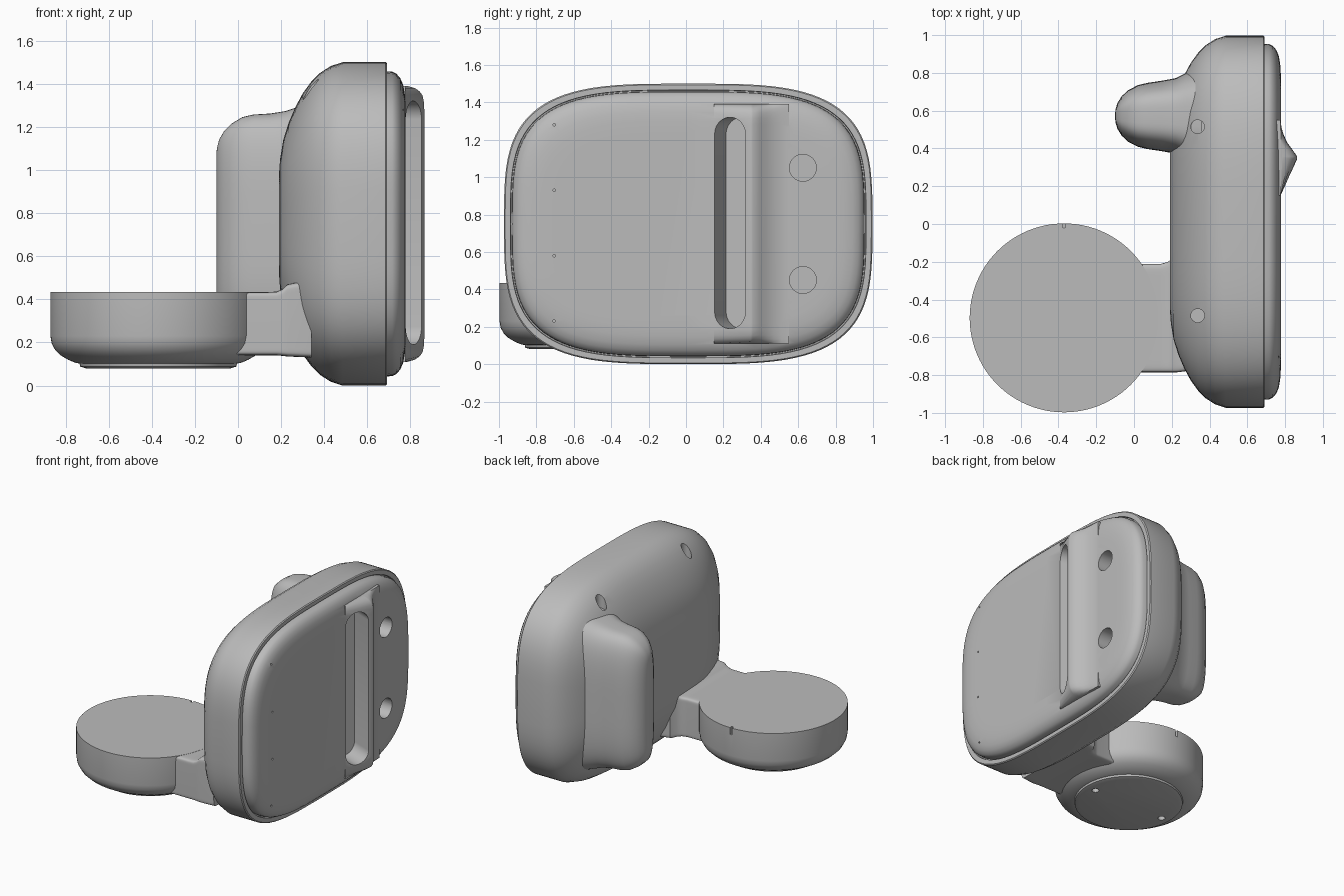
import bpy, bmesh, math
from mathutils import Matrix, Vector

cube = bpy.data.objects.get("Cube")
if cube:
    bpy.data.objects.remove(cube, do_unlink=True)

grey = bpy.data.materials.new("plain_grey")
grey.use_nodes = True
grey.diffuse_color = (0.5, 0.5, 0.5, 1)
grey.node_tree.nodes["Principled BSDF"].inputs["Base Color"].default_value = (0.5, 0.5, 0.5, 1)


def skin(name, rings, matrix=None):
    """Closed solid through matching rings of points."""
    bm = bmesh.new()
    loops = [[bm.verts.new(p) for p in ring] for ring in rings]
    for a, b in zip(loops, loops[1:]):
        for i in range(len(a)):
            j = (i + 1) % len(a)
            bm.faces.new((a[i], a[j], b[j], b[i]))
    bm.faces.new(loops[0])
    bm.faces.new(loops[-1])
    bmesh.ops.recalc_face_normals(bm, faces=bm.faces)
    if matrix:
        bm.transform(matrix)
    mesh = bpy.data.meshes.new(name)
    bm.to_mesh(mesh)
    bm.free()
    mesh.materials.append(grey)
    obj = bpy.data.objects.new(name, mesh)
    bpy.context.collection.objects.link(obj)
    return obj


def oval(a, b, n=2, count=96):
    """Superellipse outline with half sizes a and b."""
    pts = []
    for i in range(count):
        t = math.tau * i / count
        c, s = math.cos(t), math.sin(t)
        pts.append((a * math.copysign(abs(c) ** (2 / n), c),
                    b * math.copysign(abs(s) ** (2 / n), s)))
    return pts


def ring_x(x, y, z, a, b, n):
    return [(x, y + u, z + v) for u, v in oval(a, b, n)]


def combine(target, tool, operation):
    mod = target.modifiers.new("cut", 'BOOLEAN')
    mod.operation = operation
    mod.solver = 'EXACT'
    mod.object = tool
    bpy.context.view_layer.objects.active = target
    bpy.ops.object.modifier_apply(modifier=mod.name)
    bpy.data.objects.remove(tool, do_unlink=True)


def drill(target, pos, direction, radius, depth, count=32):
    """Blind round hole, starting outside the surface."""
    turn = Vector(direction).to_track_quat('Z', 'Y').to_matrix().to_4x4()
    rings = [[(u, v, h) for u, v in oval(radius, radius, 2, count)] for h in (-depth, depth)]
    combine(target, skin("hole_cutter", rings, Matrix.Translation(pos) @ turn), 'DIFFERENCE')


# Housing with domed back, rim, groove and raised front plate: (x, inset)
profile = [(0.19, 0.62), (0.19, 0.52), (0.195, 0.45), (0.21, 0.36), (0.235, 0.28),
           (0.265, 0.21), (0.3, 0.145), (0.34, 0.09), (0.38, 0.05), (0.43, 0.018),
           (0.485, 0), (0.685, 0), (0.692, 0.006), (0.692, 0.034), (0.675, 0.036),
           (0.675, 0.042), (0.715, 0.044), (0.735, 0.054), (0.753, 0.075),
           (0.766, 0.105), (0.774, 0.15), (0.777, 0.2), (0.777, 0.26)]
housing = skin("housing", [ring_x(x, 0.012, 0.75, 0.985 - i, 0.75 - i, 3.5) for x, i in profile])

# Ridge on the plate: cross-section (rise, y), faded out at both ends
section = [(-0.05, 0.15), (0, 0.15), (0.088, 0.345), (0.088, 0.357), (0.062, 0.395),
           (0.036, 0.43), (0.017, 0.47), (0.005, 0.51), (0, 0.55), (-0.05, 0.55)]
fade = [(0.64, 0.1), (0.63, 0.5), (0.615, 0.75), (0.595, 0.91), (0.565, 0.98), (0.53, 1)]
stations = [(0.75 - d, s) for d, s in fade] + [(0.75 + d, s) for d, s in reversed(fade)]
ridge = skin("ridge", [[(0.776 + (r * s if r > 0 else r), y, z) for r, y in section]
                       for z, s in stations])
combine(housing, ridge, 'UNION')

# Long slot driven square into the slanted ridge face
half, straight = 0.09, 0.475
stadium = [(u, v + math.copysign(straight, v)) for u, v in
           ((half * math.cos(math.tau * (i + 0.5) / 40), half * math.sin(math.tau * (i + 0.5) / 40))
            for i in range(40))]
tilt = Matrix.Translation((0.815, 0.235, 0.755)) @ Matrix.Rotation(-0.38, 4, 'Z')
slot = skin("slot_cutter", [[(d, u, v) for u, v in stadium] for d in (-0.17, 0.2)], tilt)
combine(housing, slot, 'DIFFERENCE')

# Round sockets and pinholes in the plate, screw holes in the top
for z in (0.45, 1.05):
    drill(housing, (0.78, 0.625, z), (1, 0, 0), 0.072, 0.14)
for z in (0.23, 0.58, 0.93, 1.28):
    drill(housing, (0.78, -0.705, z), (1, 0, 0), 0.007, 0.05, 8)
for y in (0.515, -0.485):
    drill(housing, (0.337, y, 1.4), (0, 0, 1), 0.036, 0.13)

# Upright bulge on the back: (x, half width, half height)
bulge = [(0.36, 0.26, 0.57), (0.27, 0.225, 0.54), (0.22, 0.2, 0.523), (0.15, 0.187, 0.512),
         (0.07, 0.175, 0.507), (0.02, 0.163, 0.495), (-0.03, 0.137, 0.465),
         (-0.065, 0.105, 0.43), (-0.088, 0.068, 0.39), (-0.098, 0.035, 0.35), (-0.1, 0.012, 0.32)]
back_bulge = skin("back_bulge", [ring_x(x, 0.572, 0.75, a, b, 3.6) for x, a, b in bulge])

# Round cup: (z, radius)
cup_profile = [(0.435, 0.5), (0.23, 0.5), (0.195, 0.494), (0.165, 0.478), (0.14, 0.452),
               (0.12, 0.418), (0.106, 0.385), (0.102, 0.365), (0.088, 0.362), (0.08, 0.335)]
cup = skin("cup", [[(u - 0.37, v - 0.497, z) for u, v in oval(r, r)] for z, r in cup_profile])
for x in (-0.66, -0.08):
    drill(cup, (x, -0.5, 0.08), (0, 0, 1), 0.024, 0.06, 20)
notch = skin("notch_cutter", [[(u - 0.37, v, z) for u, v in oval(0.008, 0.02, 8, 16)]
                              for z in (0.385, 0.5)])
combine(cup, notch, 'DIFFERENCE')

# Arm joining cup and housing: (x, y low, y high, z low, z high)
arm_bounds = [(-0.15, -0.785, -0.212, 0.14, 0.434), (0.14, -0.785, -0.212, 0.14, 0.434),
              (0.18, -0.785, -0.2, 0.14, 0.436), (0.205, -0.785, -0.18, 0.138, 0.447),
              (0.23, -0.785, -0.14, 0.135, 0.47), (0.34, -0.77, -0.12, 0.13, 0.49)]
arm = skin("arm", [ring_x(x, (y0 + y1) / 2, (z0 + z1) / 2, (y1 - y0) / 2, (z1 - z0) / 2, 20)
                   for x, y0, y1, z0, z1 in arm_bounds])

# Smooth shading with crisp edges
bpy.ops.object.select_all(action='DESELECT')
for part in (housing, back_bulge, cup, arm):
    part.select_set(True)
bpy.context.view_layer.objects.active = housing
bpy.ops.object.shade_smooth_by_angle(angle=math.radians(35))
